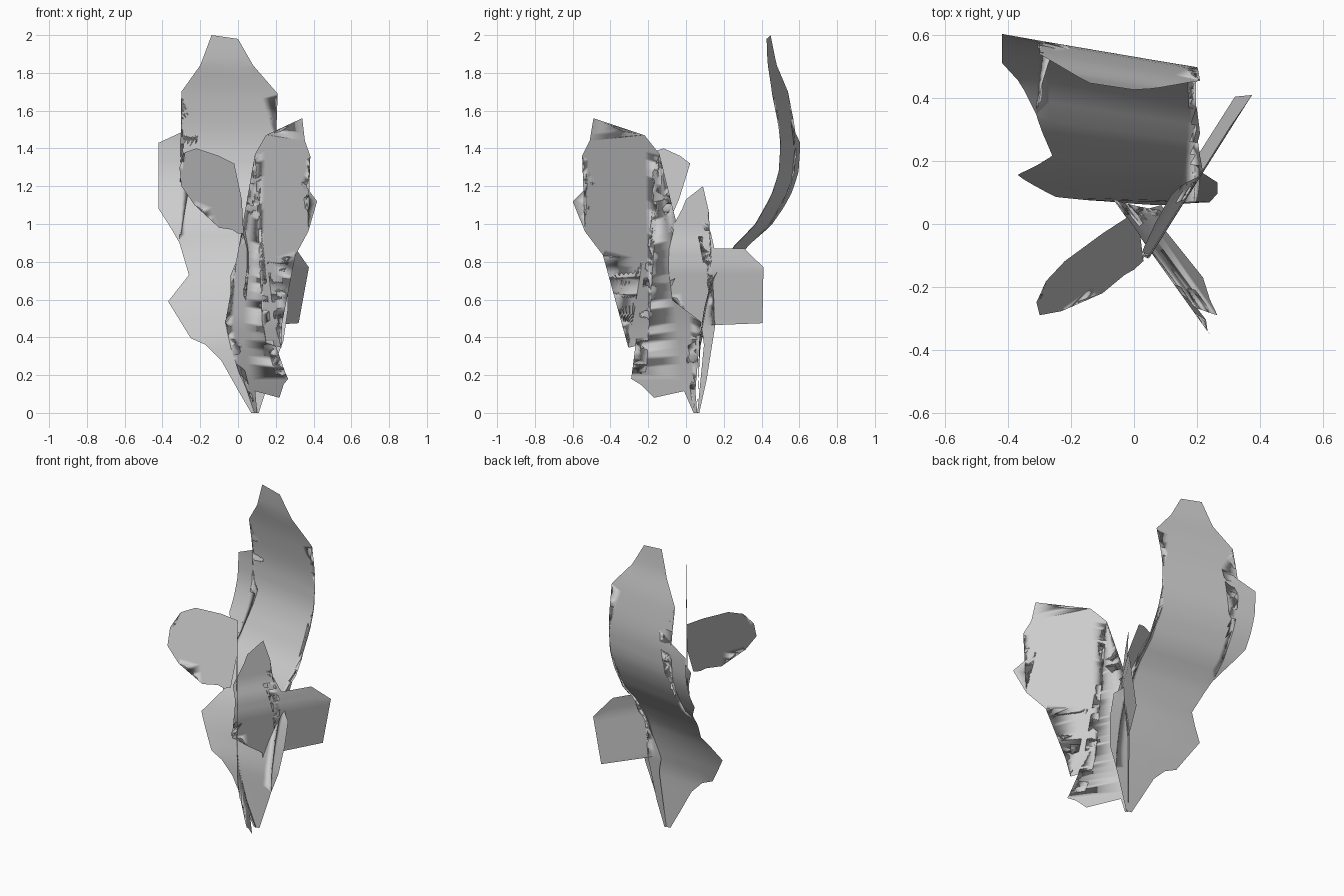
import bpy
import bmesh
from mathutils import Vector

cube = bpy.data.objects.get("Cube")
if cube:
    bpy.data.objects.remove(cube, do_unlink=True)

# One plain grey for all leaves
grey = bpy.data.materials.new("leaf grey")
grey.use_nodes = True
colour = (0.6, 0.6, 0.6, 1)
grey.diffuse_color = colour
grey.node_tree.nodes["Principled BSDF"].inputs["Base Color"].default_value = colour


def curve(height, stations):
    """Read a bend profile, given as (height, offset) stations, at a height."""
    for (low, start), (high, end) in zip(stations, stations[1:]):
        if height <= high:
            blend = (height - low) / (high - low)
            return start + (end - start) * blend
    return stations[-1][1]


def make_leaf(name, outline, bend, cuts=36):
    """Cut a flat leaf from its outline, slice it by height and bend it."""
    bm = bmesh.new()
    corners = [bm.verts.new((across, 0, height)) for across, height in outline]
    blade = bm.faces.new(corners)
    bmesh.ops.triangulate(bm, faces=[blade])
    tallest = max(height for across, height in outline)
    for step in range(1, cuts):
        level = tallest * step / cuts
        bmesh.ops.bisect_plane(
            bm,
            geom=bm.verts[:] + bm.edges[:] + bm.faces[:],
            plane_co=(0, 0, level),
            plane_no=(0, 0, 1),
            dist=0.0005,
        )
    for vert in bm.verts:
        vert.co = Vector(bend(vert.co.x, vert.co.z))
    bmesh.ops.recalc_face_normals(bm, faces=bm.faces[:])
    for face in bm.faces:
        face.smooth = True
    mesh = bpy.data.meshes.new(name)
    bm.to_mesh(mesh)
    bm.free()
    mesh.materials.append(grey)
    leaf = bpy.data.objects.new(name, mesh)
    bpy.context.collection.objects.link(leaf)
    return leaf


# Tall back leaf: arches backwards, then curls up at the tip
arch = [(0, .06), (.38, .07), (.55, .1), (.7, .14), (.8, .2), (.87, .24),
        (.99, .36), (1.15, .45), (1.27, .49), (1.42, .5), (1.52, .49),
        (1.7, .455), (1.85, .41), (2, .39)]
skew = [(0, 0), (.35, .02), (.59, .08), (.73, .13), (1, .16), (1.2, .17)]


def bend_back(x, z):
    return x, curve(z, arch) - curve(z, skew) * (x - .2), z


make_leaf("tall_back_leaf", [
    (.07, 0), (0, .12), (-.09, .28), (-.17, .36), (-.25, .395), (-.37, .59),
    (-.26, .73), (-.31, .9), (-.35, .97), (-.42, 1.08), (-.42, 1.43),
    (-.29, 1.49), (-.2, 1.54), (-.3, 1.7), (-.2, 1.84), (-.14, 2), (0, 1.98),
    (.08, 1.84), (.21, 1.69), (.155, 1.52), (.2, 1.4), (.17, 1.2), (.18, 1.12),
    (.2, 1), (.21, .92), (.18, .8), (.22, .74), (.265, .7), (.265, .55),
    (.24, .38), (.19, .25), (.11, 0),
], bend_back)

# Lobed front leaf: an upright diagonal blade that flares at its foot
foot = [(0, .14), (.1, .1), (.2, .06), (.35, .02), (.48, 0)]


def bend_front(y, z):
    return .04 - (y + .07) / 1.4 + curve(z, foot), y, z


make_leaf("lobed_front_leaf", [
    (.04, 0), (-.01, .115), (-.17, .08), (-.24, .15), (-.29, .18), (-.21, .22),
    (-.2, .37), (-.305, .345), (-.29, .5), (-.325, .655), (-.23, .81),
    (-.44, .835), (-.535, .96), (-.6, 1.12), (-.485, 1.23), (-.55, 1.36),
    (-.51, 1.44), (-.49, 1.56), (-.33, 1.49), (-.22, 1.47), (-.14, 1.37),
    (-.185, 1.25), (-.13, 1.24), (-.175, 1.11), (-.09, 1), (-.04, .95),
    (-.02, .88), (0, .8), (.04, .73), (.04, .6), (.08, .48), (-.01, .36),
    (.04, .22), (.06, 0),
], bend_front)


# Small side leaf: a flat blade leaning back
def bend_small(x, z):
    return x, .9 * x + .5 * z - .62, z


make_leaf("small_side_leaf", [
    (.03, .95), (0, .95), (-.03, .97), (-.1, .98), (-.18, 1.07), (-.23, 1.1),
    (-.3, 1.2), (-.31, 1.3), (-.27, 1.32), (-.28, 1.38), (-.22, 1.4),
    (-.1, 1.36), (-.02, 1.32), (.02, 1.13),
], bend_small)

# Broad rear leaf: crosses the other two and narrows to a stalk
bow = [(0, -.04), (.47, -.035), (.77, .017), (.87, .01), (.96, -.02), (1.2, -.04)]


def bend_broad(y, z):
    return .1 + .63 * y + curve(z, bow), y, z


make_leaf("broad_rear_leaf", [
    (.07, 0), (.11, .18), (.155, .465), (.405, .475), (.41, .77), (.31, .87),
    (.15, .87), (.13, .96), (.06, .96), (.12, 1.07), (.09, 1.2), (0, 1.13),
    (-.02, 1.08), (-.09, .95), (-.11, .75), (-.055, .72), (-.11, .66),
    (-.1, .62), (-.05, .61), (0, .54), (.08, .48), (.095, .36), (.06, 0),
], bend_broad)
